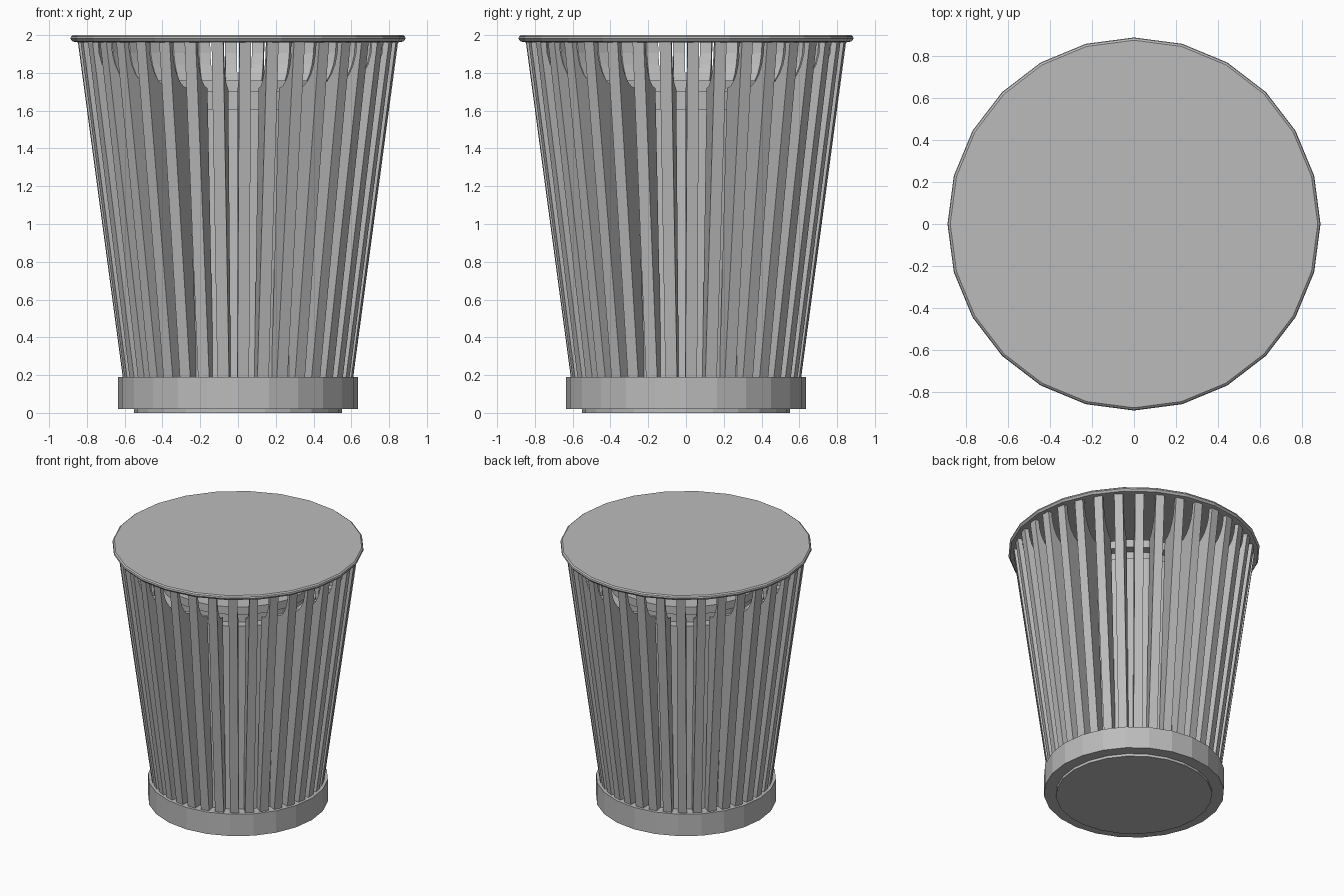
import bpy, bmesh, math
from mathutils import Matrix

cube = bpy.data.objects.get("Cube")
if cube:
    bpy.data.objects.remove(cube, do_unlink=True)

grey = bpy.data.materials.new("plain_grey")
grey.use_nodes = True
colour = (0.5, 0.5, 0.5, 1)
grey.diffuse_color = colour
grey.node_tree.nodes["Principled BSDF"].inputs["Base Color"].default_value = colour


def finish(name, bm):
    bmesh.ops.recalc_face_normals(bm, faces=bm.faces)
    mesh = bpy.data.meshes.new(name)
    bm.to_mesh(mesh)
    bm.free()
    mesh.materials.append(grey)
    obj = bpy.data.objects.new(name, mesh)
    bpy.context.collection.objects.link(obj)
    return obj


def turned(name, profile, sides=24):
    """Closed faceted solid from (radius, z) points, capped at both ends."""
    bm = bmesh.new()
    rings = []
    for r, z in profile:
        angles = [math.tau * i / sides for i in range(sides)]
        rings.append([bm.verts.new((r * math.cos(a), r * math.sin(a), z)) for a in angles])
    for low, high in zip(rings, rings[1:]):
        for i in range(sides):
            j = (i + 1) % sides
            bm.faces.new((low[i], low[j], high[j], high[i]))
    bm.faces.new(rings[0])
    bm.faces.new(rings[-1])
    return finish(name, bm)


# Foot band, inner container and its narrow neck and cap
turned("base_band", [(0.635, 0.02), (0.635, 0.19)])
turned("inner_container", [(0.55, 0), (0.55, 1.61), (0.48, 1.61),
                           (0.48, 1.70), (0.55, 1.70), (0.55, 1.76)])

# Flat lid with a rounded rim
turned("lid_rim", [(0.85, 1.962), (0.876, 1.966), (0.887, 1.981),
                   (0.884, 1.992), (0.874, 2.0)])

# Deep radial slats, with the inner edge curving out under the lid
COUNT, WIDTH = 36, 0.062
outline = [(0.60, 0.12), (0.848, 1.97), (0.815, 1.97)]
for k in range(1, 7):
    t = math.radians(15 * k)
    outline.append((0.64 + 0.175 * math.cos(t), 1.97 - 0.25 * math.sin(t)))
outline.append((0.53, 0.12))

bm = bmesh.new()
for n in range(COUNT):
    turn = Matrix.Rotation(math.tau * n / COUNT + math.radians(2.6), 3, 'Z')
    left, right = ([bm.verts.new(turn @ Matrix.Identity(3) @ bm_point)
                    for bm_point in [Matrix.Translation((r, s * WIDTH / 2, z)).translation
                                     for r, z in outline]] for s in (1, -1))
    bm.faces.new(left)
    bm.faces.new(right)
    for i in range(len(outline)):
        j = (i + 1) % len(outline)
        bm.faces.new((left[i], left[j], right[j], right[i]))
finish("slats", bm)
